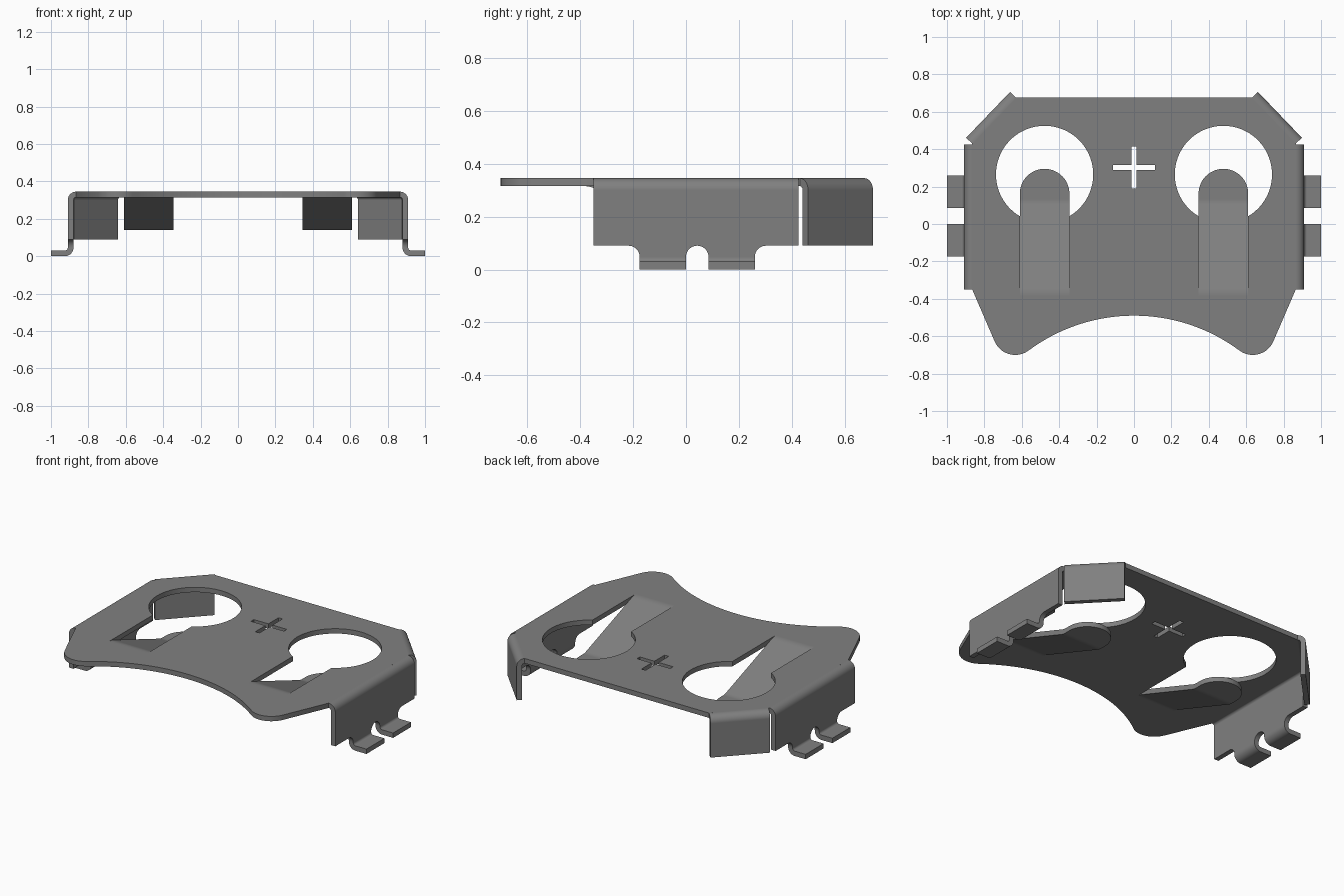
import bpy, bmesh
from math import sin, cos, pi, atan2, radians, sqrt
from mathutils import Vector

cube = bpy.data.objects.get("Cube")
if cube:
    bpy.data.objects.remove(cube, do_unlink=True)

T = 0.03            # sheet thickness
MID = 0.33          # height of the middle of the top sheet
EDGE = 0.865        # half width of the plate where the side bends begin

steel = bpy.data.materials.new("grey_steel")
steel.use_nodes = True
GREY = (0.216, 0.216, 0.216, 1)
steel.diffuse_color = GREY
steel.node_tree.nodes["Principled BSDF"].inputs["Base Color"].default_value = GREY


def add_object(name, bm):
    """Turn a bmesh into a shaded steel object."""
    bmesh.ops.recalc_face_normals(bm, faces=bm.faces)
    mesh = bpy.data.meshes.new(name)
    bm.to_mesh(mesh)
    bm.free()
    mesh.materials.append(steel)
    ob = bpy.data.objects.new(name, mesh)
    bpy.context.collection.objects.link(ob)
    bpy.ops.object.select_all(action='DESELECT')
    ob.select_set(True)
    bpy.context.view_layer.objects.active = ob
    bpy.ops.object.shade_smooth_by_angle(angle=radians(30))
    mod = ob.modifiers.new("Even Shading", 'WEIGHTED_NORMAL')
    mod.keep_sharp = True
    return ob


def arc(cx, cy, r, a0, a1, n):
    return [(cx + r * cos(a0 + (a1 - a0) * i / n),
             cy + r * sin(a0 + (a1 - a0) * i / n)) for i in range(n + 1)]


def bent(points, r, n=8):
    """Round the inner corners of a polyline with radius r."""
    pts = [Vector(p) for p in points]
    out = [pts[0]]
    for a, b, c in zip(pts, pts[1:], pts[2:]):
        u, v = (a - b).normalized(), (c - b).normalized()
        half = u.angle(v) / 2
        centre = b + (u + v).normalized() * (r / sin(half))
        reach = r * cos(half) / sin(half)
        p, q = b + u * reach - centre, b + v * reach - centre
        turn = p.angle(q)
        for i in range(n + 1):
            k = turn * i / n
            out.append(centre + (p * sin(turn - k) + q * sin(k)) / sin(turn))
    return out + [pts[-1]]


def strip(name, origin, direction, rows):
    """Sheet strip: rows of (outward, height, half width) on its middle line."""
    d = Vector((*direction, 0)).normalized()
    side = Vector((-d.y, d.x, 0))
    base = Vector((*origin, 0))
    bm = bmesh.new()
    rings = []
    for i, (o, z, w) in enumerate(rows):
        before, after = rows[max(i - 1, 0)], rows[min(i + 1, len(rows) - 1)]
        t = Vector((after[0] - before[0], after[1] - before[1])).normalized()
        ring = []
        for sw, sn in ((-1, 1), (1, 1), (1, -1), (-1, -1)):
            p = base + d * (o - t.y * sn * T / 2) + side * (sw * w)
            p.z = z + t.x * sn * T / 2
            ring.append(bm.verts.new(p))
        rings.append(ring)
    for a, b in zip(rings, rings[1:]):
        for k in range(4):
            m = (k + 1) % 4
            bm.faces.new((a[k], a[m], b[m], b[k]))
    bm.faces.new(rings[0])
    bm.faces.new(rings[-1][::-1])
    return add_object(name, bm)


# Top plate outline: right half, then mirrored
DIAG_A, DIAG_B = (0.63, 0.675), (EDGE, 0.43)
TIP_X, TIP_Y, TIP_R = 0.635, -0.58, 0.12
ARCH_R, ARCH_TOP = 0.945, -0.49
arch_y = ARCH_TOP - ARCH_R
to_tip = atan2(TIP_Y - arch_y, TIP_X)
half = [DIAG_A, DIAG_B, (EDGE, -0.35)]
half += arc(TIP_X, TIP_Y, TIP_R, -0.41, to_tip - pi, 20)
half += arc(0, arch_y, ARCH_R, to_tip, pi / 2, 16)[1:-1]
outline = half + [(0, ARCH_TOP)] + [(-x, y) for x, y in reversed(half)]

# Round windows joined to the slots that the tongues are cut from
HOLE_X, HOLE_Y, HOLE_R = 0.478, 0.265, 0.26
TONGUE_W, TONGUE_Y = 0.1325, -0.39
start = atan2(-sqrt(HOLE_R ** 2 - TONGUE_W ** 2), TONGUE_W)
keyhole = arc(HOLE_X, HOLE_Y, HOLE_R, start, pi - start, 56)
keyhole += [(HOLE_X - TONGUE_W, TONGUE_Y), (HOLE_X + TONGUE_W, TONGUE_Y)]

# Cross-shaped cut
L, W = 0.113, 0.014
quarter = [(L, W), (W, W), (W, L)]
cross = []
for k in range(4):
    for x, y in quarter:
        for _ in range(k):
            x, y = -y, x
        cross.append((x, y + 0.302))

curve = bpy.data.curves.new("plate_outline", 'CURVE')
curve.dimensions = '2D'
curve.fill_mode = 'BOTH'
curve.extrude = T / 2
for loop in (outline, keyhole, [(-x, y) for x, y in keyhole], cross):
    spline = curve.splines.new('POLY')
    spline.points.add(len(loop) - 1)
    for point, (x, y) in zip(spline.points, loop):
        point.co = (x, y, 0, 1)
    spline.use_cyclic_u = True
helper = bpy.data.objects.new("plate_outline", curve)
bpy.context.collection.objects.link(helper)
graph = bpy.context.evaluated_depsgraph_get()
bm = bmesh.new()
flat = bpy.data.meshes.new_from_object(helper.evaluated_get(graph))
bm.from_mesh(flat)
bpy.data.objects.remove(helper, do_unlink=True)
bpy.data.meshes.remove(flat)
bmesh.ops.remove_doubles(bm, verts=bm.verts, dist=0.0001)
bmesh.ops.translate(bm, verts=bm.verts, vec=(0, 0, MID))
add_object("top_plate", bm)

# Bent profiles shared by both sides
WALL_LOW = 0.09
wall = bent([(-0.002, MID), (0.03, MID), (0.03, WALL_LOW)], 0.0299)

# Foot: flared neck below the wall, then an outward bend
FOOT_W, FLARE = 0.0875, 0.0425
foot = [(0.03, WALL_LOW - FLARE * (1 - cos(a)), FOOT_W + FLARE * (1 - sin(a)))
        for a in (pi / 2 * i / 10 for i in range(11))]
foot += [(o, z, FOOT_W) for o, z in
         bent([(0.03, WALL_LOW), (0.03, T / 2), (0.135, T / 2)], 0.03)[1:]]

# Tongue: slopes down, flattens, ends in a half circle
tip = 0.295 - TONGUE_W - TONGUE_Y
tongue = [(o, z, TONGUE_W) for o, z in
          bent([(-0.002, MID), (0.024, MID), (0.505, 0.155), (tip, 0.155)], 0.1)]
tongue += [(tip + TONGUE_W * sin(a), 0.155, TONGUE_W * cos(a))
           for a in (pi / 2 * i / 16.2 for i in range(1, 17))]

for s, label in ((1, "left"), (-1, "right")):
    y0, y1 = -0.35, 0.425
    strip(label + "_side_wall", (s * EDGE, (y0 + y1) / 2), (s, 0),
          [(o, z, (y1 - y0) / 2) for o, z in wall])
    for y, place in ((-0.0875, "front"), (0.1725, "back")):
        strip(f"{label}_{place}_foot", (s * EDGE, y), (s, 0), foot)

    # Corner wall along the slanted edge
    a, b = Vector(DIAG_A), Vector(DIAG_B)
    mid, run = (a + b) / 2, b - a
    strip(label + "_corner_wall", (s * mid.x, mid.y), (-s * run.y, run.x),
          [(o, z, run.length / 2) for o, z in wall])

    strip(label + "_tongue", (s * HOLE_X, TONGUE_Y), (0, 1), tongue)
